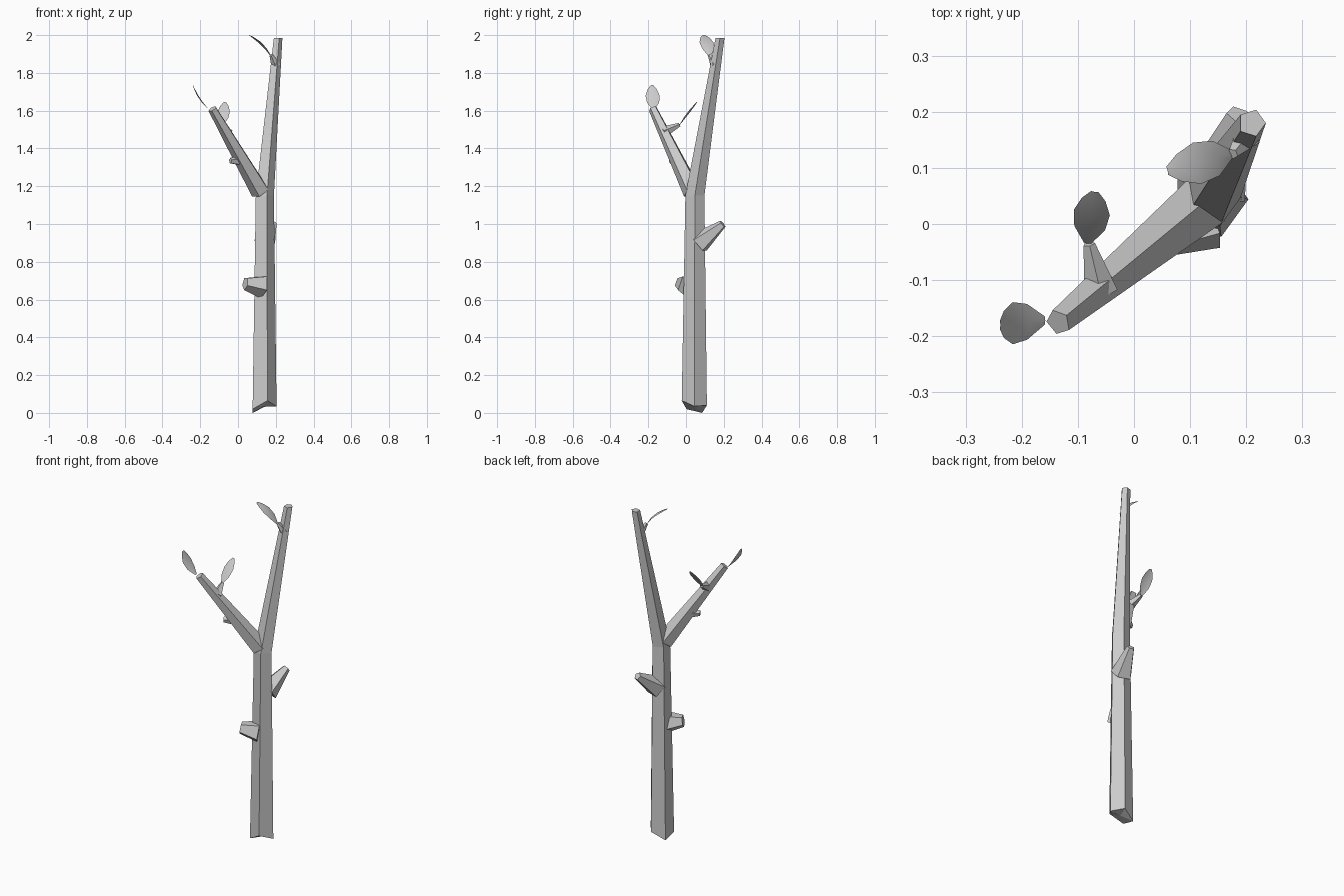
import bpy, bmesh
from math import cos, sin, tau, radians
from mathutils import Vector

cube = bpy.data.objects.get("Cube")
if cube:
    bpy.data.objects.remove(cube, do_unlink=True)

mat = bpy.data.materials.new("bark_grey")
mat.use_nodes = True
GREY = (0.6, 0.6, 0.6, 1)
mat.diffuse_color = GREY
mat.node_tree.nodes["Principled BSDF"].inputs["Base Color"].default_value = GREY


def finish(name, bm, smooth=False, solid=True):
    if solid:
        bmesh.ops.recalc_face_normals(bm, faces=bm.faces)
    mesh = bpy.data.meshes.new(name)
    bm.to_mesh(mesh)
    bm.free()
    mesh.materials.append(mat)
    for p in mesh.polygons:
        p.use_smooth = smooth
    obj = bpy.data.objects.new(name, mesh)
    bpy.context.collection.objects.link(obj)
    return obj


def ring(bm, centre, radius, axis, sides, phase=0, drops=None):
    """One polygon cross-section across the given axis."""
    axis = Vector(axis).normalized()
    if axis.z > 0.999:
        u, v = Vector((1, 0, 0)), Vector((0, 1, 0))
    else:
        u = Vector((0, 0, 1)).cross(axis).normalized()
        v = axis.cross(u)
    out = []
    for i in range(sides):
        a = tau * i / sides + radians(phase)
        p = Vector(centre) + radius * (u * cos(a) + v * sin(a))
        if drops:
            p.z += drops[i]
        out.append(bm.verts.new(p))
    return out


def skin(bm, rings):
    """Bridge the rings and close both ends."""
    for a, b in zip(rings, rings[1:]):
        for i in range(len(a)):
            j = (i + 1) % len(a)
            bm.faces.new((a[i], a[j], b[j], b[i]))
    bm.faces.new(rings[-1])
    c = bm.verts.new(sum((w.co for w in rings[0]), Vector()) / len(rings[0]))
    for i, w in enumerate(rings[0]):
        bm.faces.new((rings[0][i - 1], w, c))


def limb(name, start, r0, end, r1, sides=5, phase=90, tip_axis=None):
    bm = bmesh.new()
    axis = Vector(end) - Vector(start)
    skin(bm, [ring(bm, start, r0, axis, sides, phase),
              ring(bm, end, r1, tip_axis or axis, sides, phase)])
    return finish(name, bm)


def leaf(name, base, tip, side, width, bulge):
    """Thin curved blade, widest in the middle."""
    bm = bmesh.new()
    base, tip, side = Vector(base), Vector(tip), Vector(side).normalized()
    normal = (tip - base).cross(side).normalized()
    if normal.z < 0:
        normal = -normal
    rows = []
    for t, w in ((0, 0.2), (0.3, 0.85), (0.6, 1), (0.85, 0.65), (1, 0.2)):
        mid = base.lerp(tip, t) + normal * bulge * 4 * t * (1 - t)
        rows.append([bm.verts.new(mid + side * width * w * s / 2
                                  - normal * abs(s) * w * 0.006)
                     for s in (-1, 0, 1)])
    for a, b in zip(rows, rows[1:]):
        for i in range(2):
            f = bm.faces.new((a[i], a[i + 1], b[i + 1], b[i]))
            f.normal_update()
            if f.normal.dot(normal) < 0:
                f.normal_flip()
    return finish(name, bm, smooth=True, solid=False)


# Trunk running on into the tall branch, with a roughly broken foot
bm = bmesh.new()
up = (0, 0, 1)
skin(bm, [ring(bm, (0.134, 0.044, 0.035), 0.07, up, 5, 0, (0, 0.005, -0.035, -0.015, 0.03)),
          ring(bm, (0.137, 0.047, 1.15), 0.053, up, 5),
          ring(bm, (0.21, 0.18, 1.985), 0.025, up, 5)])
finish("trunk_and_tall_branch", bm)

# Side branch
limb("side_branch", (0.12, 0.035, 1.17), 0.052, (-0.135, -0.175, 1.61), 0.024)

# Broken stubs
limb("lower_stub", (0.13, 0.015, 0.67), 0.065, (0.038, -0.028, 0.685), 0.035, 5, -90)
limb("upper_stub", (0.145, 0.07, 0.90), 0.062, (0.186, 0.195, 1.0), 0.022, 5)
limb("side_branch_stub", (0.03, -0.04, 1.335), 0.032, (-0.04, -0.078, 1.335), 0.016, 5)

# Leaf twigs
limb("side_branch_twig", (-0.06, -0.12, 1.485), 0.032, (-0.08, -0.035, 1.525), 0.011, 5)
limb("tall_branch_twig", (0.2, 0.155, 1.84), 0.026, (0.176, 0.125, 1.895), 0.01, 5)

# Leaves
leaf("end_leaf", (-0.158, -0.172, 1.61), (-0.238, -0.18, 1.735), (0, 1, 0), 0.075, -0.006)
leaf("twig_leaf", (-0.083, -0.035, 1.525), (-0.07, 0.057, 1.645), (1, -0.15, 0), 0.065, 0.006)
leaf("top_leaf", (0.175, 0.125, 1.89), (0.06, 0.095, 2.0), (-0.2, 1, 0), 0.075, 0.016)
